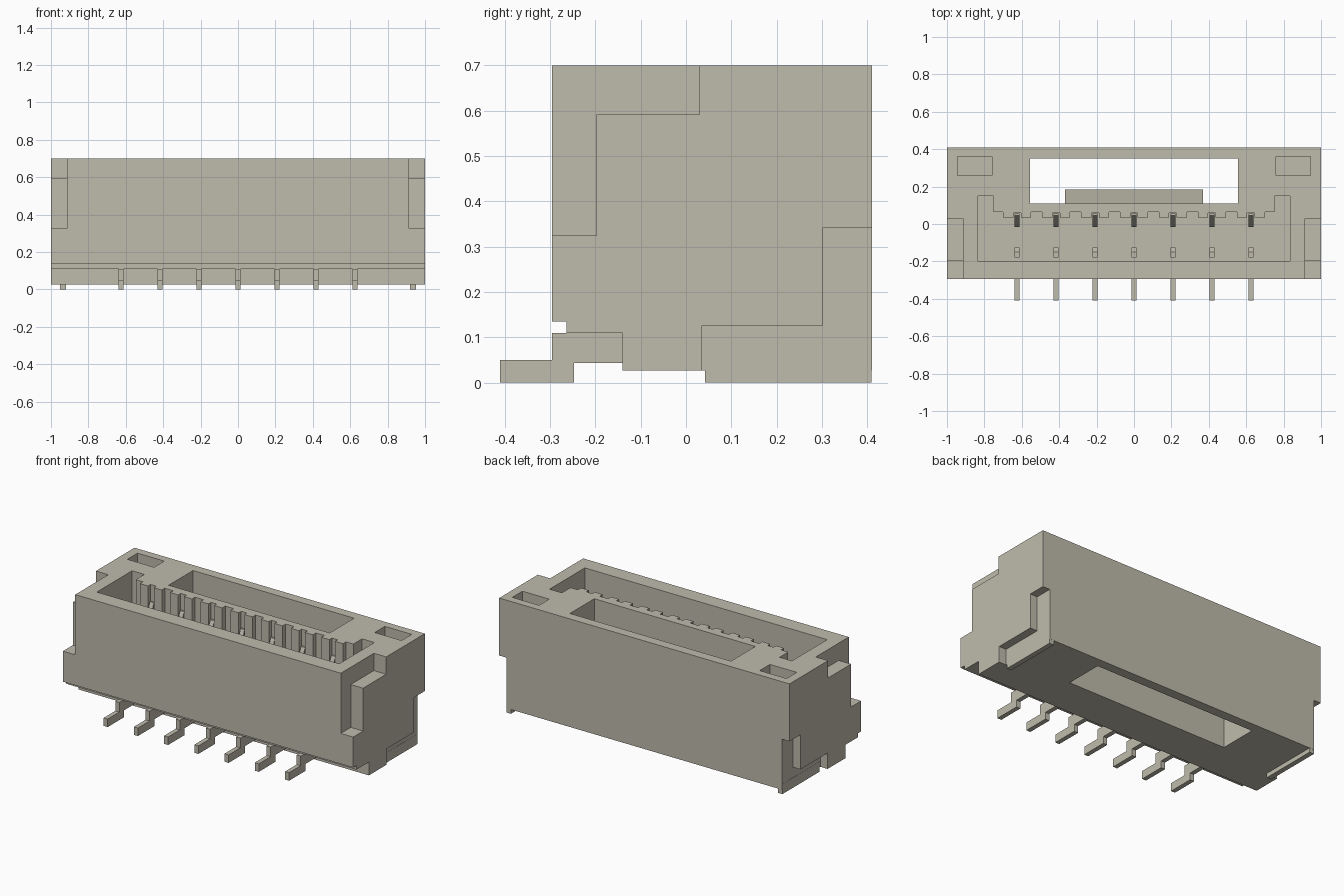
import bpy, bmesh
from mathutils import Vector

cube = bpy.data.objects.get("Cube")
if cube:
    bpy.data.objects.remove(cube, do_unlink=True)

ivory = bpy.data.materials.new("warm_grey_plastic")
ivory.use_nodes = True
COLOUR = (0.52, 0.50, 0.415, 1)
ivory.diffuse_color = COLOUR
ivory.node_tree.nodes["Principled BSDF"].inputs["Base Color"].default_value = COLOUR


def prism(name, points, low, high, axis="x"):
    """Extrude a profile: (y, z) points along x, or (x, y) points along z."""
    bm = bmesh.new()
    place = (lambda p: (low, *p)) if axis == "x" else (lambda p: (*p, low))
    face = bm.faces.new([bm.verts.new(place(p)) for p in points])
    step = Vector((high - low, 0, 0) if axis == "x" else (0, 0, high - low))
    ext = bmesh.ops.extrude_face_region(bm, geom=[face])["geom"]
    bmesh.ops.translate(bm, vec=step, verts=[v for v in ext if isinstance(v, bmesh.types.BMVert)])
    bmesh.ops.recalc_face_normals(bm, faces=bm.faces)
    mesh = bpy.data.meshes.new(name)
    bm.to_mesh(mesh)
    bm.free()
    mesh.materials.append(ivory)
    obj = bpy.data.objects.new(name, mesh)
    bpy.context.collection.objects.link(obj)
    return obj


def rect(a0, a1, b0, b1):
    return [(a0, b0), (a1, b0), (a1, b1), (a0, b1)]


def carve(target, cutters):
    """Subtract the cutters, bake the result and remove the cutters."""
    for c in cutters:
        c.hide_render = True
        mod = target.modifiers.new("cut", "BOOLEAN")
        mod.operation, mod.solver, mod.object = "DIFFERENCE", "EXACT", c
    bpy.context.view_layer.update()
    graph = bpy.context.evaluated_depsgraph_get()
    baked = bpy.data.meshes.new_from_object(target.evaluated_get(graph))
    target.modifiers.clear()
    target.data = baked
    for c in cutters:
        bpy.data.objects.remove(c, do_unlink=True)


PITCH = 0.2083
pin_x = [PITCH * i for i in range(-3, 4)]

# Housing: stepped underside at the front
body = prism("housing", [(-0.295, 0.135), (-0.263, 0.135), (-0.263, 0.11), (-0.14, 0.11),
                         (-0.14, 0.027), (0.41, 0.027), (0.41, 0.70), (-0.295, 0.70)], -1, 1)

# Mating pocket: keyed ends and a ribbed rear wall with one slot per contact
back, rib = 0.065, 0.035
outline = [(0.835, -0.197), (0.835, 0.15), (0.75, 0.15), (0.75, back)]
for x in reversed(pin_x):
    outline += [(x + 0.075, back), (x + 0.075, rib), (x + 0.02, rib), (x + 0.02, back - 0.005),
                (x - 0.02, back - 0.005), (x - 0.02, rib), (x - 0.075, rib), (x - 0.075, back)]
outline += [(-0.75, back), (-0.75, 0.15), (-0.835, 0.15), (-0.835, -0.197)]
cutters = [prism("pocket_cutter", outline, 0.2, 0.8, "z"),
           prism("window_cutter", rect(-0.555, 0.555, 0.11, 0.35), -0.1, 0.8, "z")]

# Corner steps, tab recesses and blind top holes on both ends
step = [(-0.4, 0.325), (-0.197, 0.325), (-0.197, 0.592), (0.03, 0.592), (0.03, 0.8), (-0.4, 0.8)]
recess = [(0.035, -0.1), (0.5, -0.1), (0.5, 0.342), (0.302, 0.342), (0.302, 0.126), (0.035, 0.126)]
for s in (-1, 1):
    cutters += [prism("step_cutter", step, s * 0.915, s * 1.1),
                prism("recess_cutter", recess, s * 0.95, s * 1.1),
                prism("hole_cutter", rect(s * 0.76, s * 0.945, 0.26, 0.36), 0.4, 0.8, "z")]
carve(body, cutters)

# Solder tabs standing just below the housing
for s, side in ((-1, "right"), (1, "left")):
    prism(side + "_solder_tab", rect(0.042, 0.409, 0, 0.0625), s * 0.92, s * 0.951)

# Latch wedge inside the window
prism("latch_wedge", [(0.10, 0.25), (0.185, 0.25), (0.185, 0.28), (0.11, 0.45), (0.10, 0.45)],
      -0.37, 0.37)

# Contacts: bent tail outside, two prongs in the pocket
tail = [(-0.41, 0), (-0.247, 0), (-0.247, 0.043), (-0.13, 0.043), (-0.13, 0.11),
        (-0.295, 0.11), (-0.295, 0.05), (-0.41, 0.05)]
rear = [(0.02, 0.15), (0.055, 0.15), (0.055, 0.6), (0.045, 0.6), (-0.015, 0.46), (0.02, 0.40)]
front = [(-0.18, 0.15), (-0.125, 0.15), (-0.125, 0.27), (-0.15, 0.3), (-0.18, 0.3)]
for i, x in enumerate(pin_x, 1):
    for part, shape in (("tail", tail), ("rear_prong", rear), ("front_prong", front)):
        prism(f"contact_{part}_{i}", shape, x - 0.014, x + 0.014)
